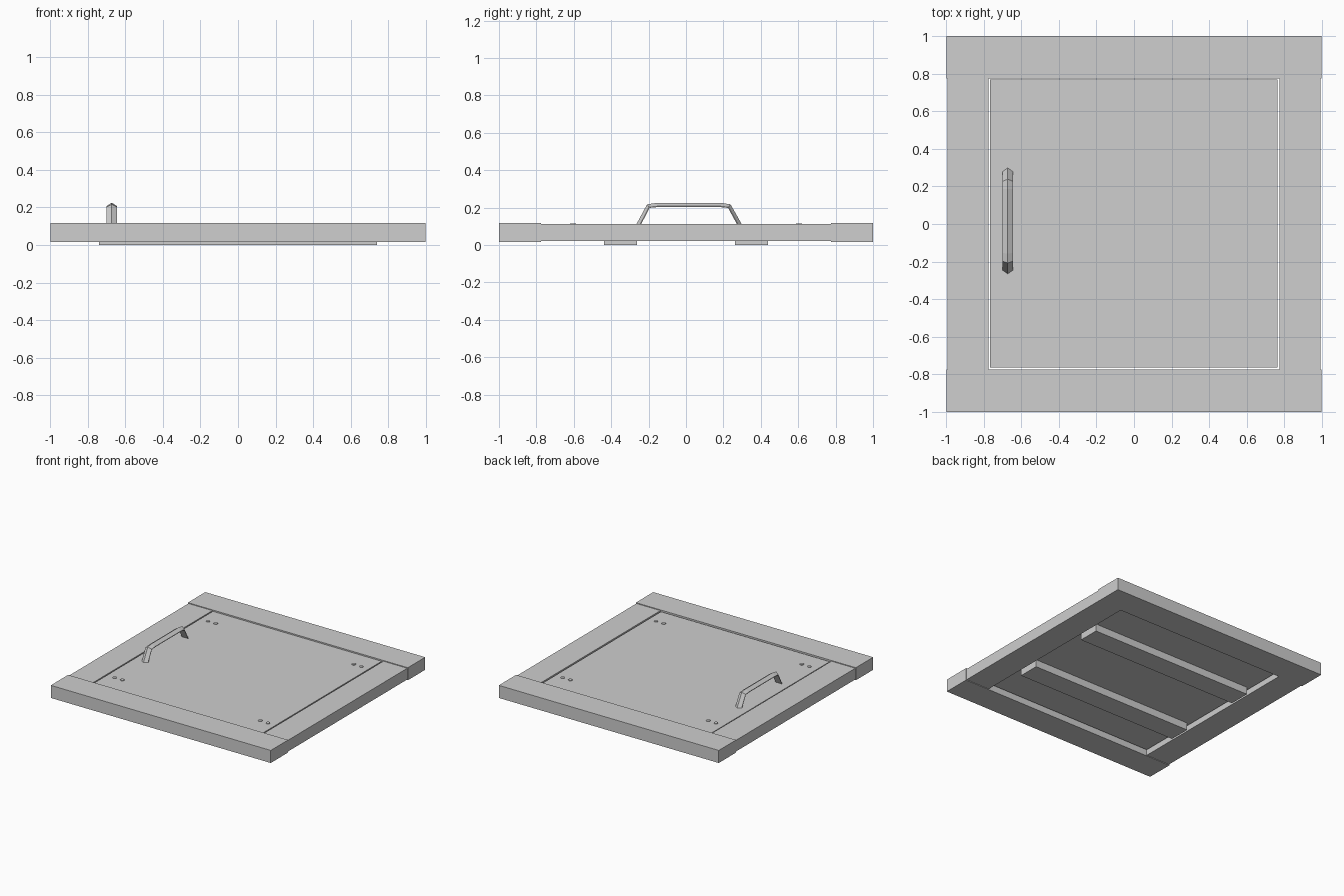
import bpy
import bmesh
from mathutils import Vector

cube = bpy.data.objects.get("Cube")
if cube:
    bpy.data.objects.remove(cube, do_unlink=True)

grey = bpy.data.materials.new("plain_grey")
grey.use_nodes = True
COLOUR = (0.62, 0.62, 0.62, 1)
grey.diffuse_color = COLOUR
grey.node_tree.nodes["Principled BSDF"].inputs["Base Color"].default_value = COLOUR


def finish(name, bm):
    bmesh.ops.recalc_face_normals(bm, faces=bm.faces)
    mesh = bpy.data.meshes.new(name)
    bm.to_mesh(mesh)
    bm.free()
    mesh.materials.append(grey)
    obj = bpy.data.objects.new(name, mesh)
    bpy.context.collection.objects.link(obj)
    return obj


def box(name, low, high):
    low, high = Vector(low), Vector(high)
    bm = bmesh.new()
    bmesh.ops.create_cube(bm, size=1)
    for v in bm.verts:
        v.co = (low + high) / 2 + v.co * (high - low)
    return finish(name, bm)


# Frame: full-width end rails with slightly thinner side rails between them
INNER = 0.775
for name, side in (("front", -1), ("back", 1)):
    y0, y1 = sorted((side * INNER, side))
    box(name + "_rail", (-0.997, y0, 0.015), (0.997, y1, 0.118))
for name, side in (("right", -1), ("left", 1)):
    x0, x1 = sorted((side * INNER, side * 0.992))
    box(name + "_rail", (x0, -INNER, 0.02), (x1, INNER, 0.112))

# Hatch panel, with a narrow gap to the frame
box("hatch_panel", (-0.767, -0.765, 0.06), (0.763, 0.77, 0.11))

# Battens under the panel
for name, y in (("front", -0.35), ("back", 0.35)):
    box(name + "_batten", (-0.74, y - 0.088, 0), (0.74, y + 0.088, 0.06))

# Pairs of small screw heads near the panel corners
bm = bmesh.new()
for x in (-0.695, -0.625, 0.625, 0.695):
    for y in (-0.605, 0.605):
        made = bmesh.ops.create_cone(bm, cap_ends=True, segments=8,
                                     radius1=0.016, radius2=0.016, depth=0.01)
        bmesh.ops.translate(bm, verts=made["verts"], vec=(x, y, 0.11))
finish("screw_heads", bm)

# Handle: ridged section swept along a bent path of (y, z) points
path = [Vector(p) for p in ((-0.245, 0.1), (-0.195, 0.198), (-0.155, 0.202),
                            (0.185, 0.202), (0.225, 0.198), (0.278, 0.1))]
section = [(-0.028, 0), (-0.028, 0.005), (0, 0.023), (0.028, 0.005), (0.028, 0)]
bm = bmesh.new()
rings = []
for i, p in enumerate(path):
    before = (p - path[i - 1]).normalized() if i else Vector((0, 0))
    after = (path[i + 1] - p).normalized() if i < len(path) - 1 else Vector((0, 0))
    t = (before + after).normalized()
    normal = Vector((-t.y, t.x))
    rings.append([bm.verts.new((-0.672 + w, p.x + normal.x * h, p.y + normal.y * h))
                  for w, h in section])
for a, b in zip(rings, rings[1:]):
    for i in range(len(section)):
        j = (i + 1) % len(section)
        bm.faces.new((a[i], a[j], b[j], b[i]))
bm.faces.new(rings[0])
bm.faces.new(rings[-1])
finish("handle", bm)
